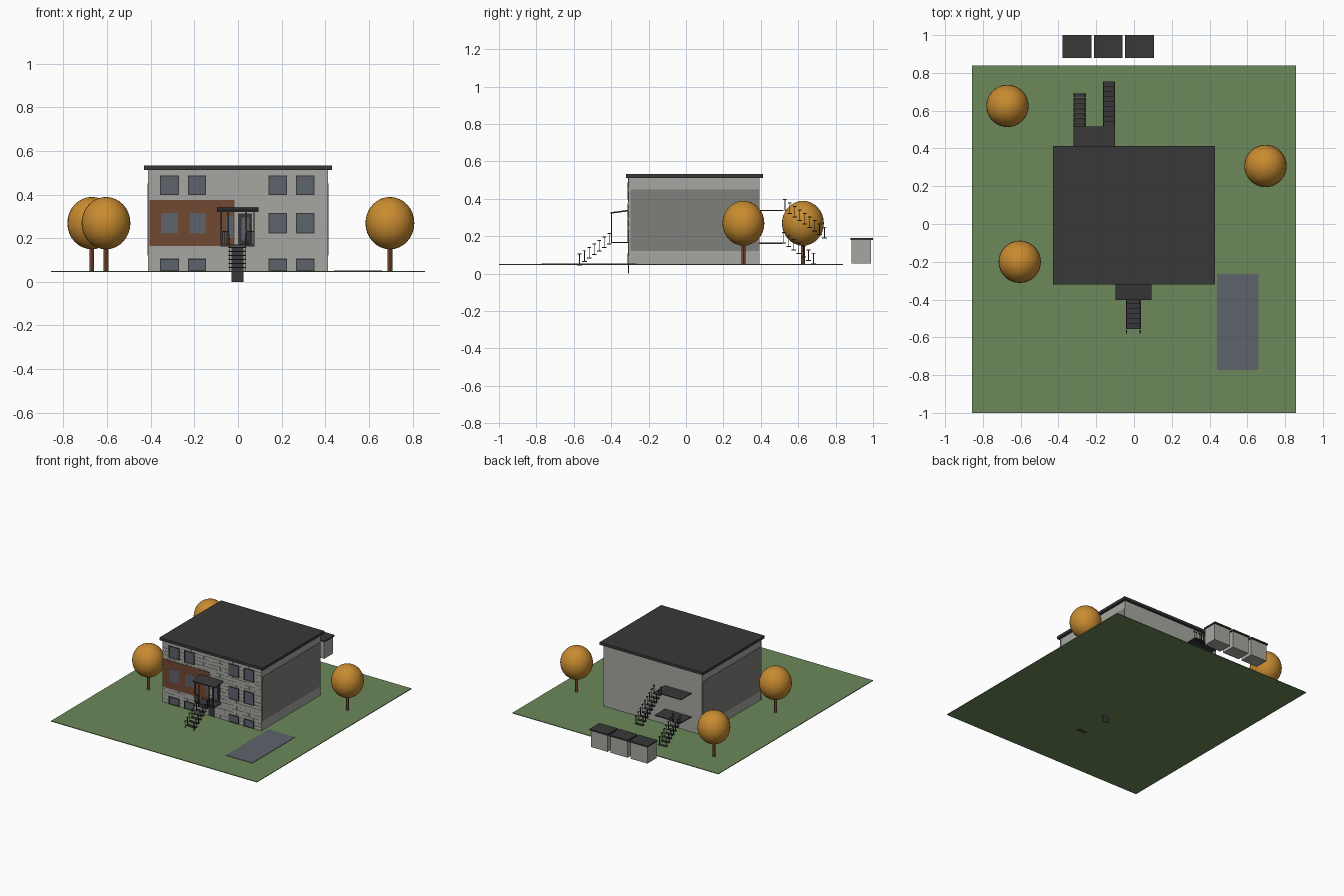
import bpy, bmesh, math, random
from mathutils import Matrix, Vector

if "Cube" in bpy.data.objects:
    bpy.data.objects.remove(bpy.data.objects["Cube"])
random.seed(4)


def mat(name, rgb):
    m = bpy.data.materials.new(name)
    m.diffuse_color = (*rgb, 1)
    m.use_nodes = True
    m.node_tree.nodes["Principled BSDF"].inputs["Base Color"].default_value = m.diffuse_color
    return m


GREY = mat("wall grey", (0.38, 0.38, 0.355))
PANEL = mat("side panel grey", (0.21, 0.21, 0.195))
DARK = mat("dark metal", (0.04, 0.04, 0.04))
BROWN = mat("brown", (0.17, 0.066, 0.032))
GLASS = mat("blue grey", (0.11, 0.125, 0.15))
GREEN = mat("grass green", (0.15, 0.25, 0.105))
ORANGE = mat("autumn orange", (0.58, 0.26, 0.03))


def boxes(name, material, items):
    """One object from a list of boxes (x0, x1, y0, y1, z0, z1)."""
    bm = bmesh.new()
    for x0, x1, y0, y1, z0, z1 in items:
        mid = Vector(((x0 + x1) / 2, (y0 + y1) / 2, (z0 + z1) / 2))
        size = Matrix.Diagonal((x1 - x0, y1 - y0, z1 - z0, 1))
        bmesh.ops.create_cube(bm, size=1, matrix=Matrix.Translation(mid) @ size)
    me = bpy.data.meshes.new(name)
    bm.to_mesh(me)
    bm.free()
    me.materials.append(material)
    ob = bpy.data.objects.new(name, me)
    bpy.context.collection.objects.link(ob)
    return ob


G = 0.05          # ground level
F = -0.305        # front wall plane

# Site
boxes("lawn", GREEN, [(-0.857, 0.857, -1, 0.84, 0.045, G)])
boxes("parking_pad", GLASS, [(0.44, 0.66, -0.773, -0.265, G, G + 0.003)])

# Building shell and flat roof
boxes("walls", GREY, [(-0.41, 0.41, F, 0.393, G, 0.512)])
boxes("roof", DARK, [(-0.43, 0.43, -0.32, 0.412, 0.512, 0.532)])
boxes("side_panels", PANEL, [(s * 0.412 - 0.002, s * 0.412 + 0.002, -0.298, 0.392, 0.12, 0.45)
                             for s in (-1, 1)])

# Staggered masonry facing on the front
bricks, rows, length = [], 18, 0.0689
h = (0.512 - G) / rows
for r in range(rows):
    x = -0.4135 - (length / 2 if r % 2 else 0)
    while x < 0.41:
        a, b = max(x, -0.4135), min(x + length, 0.4135)
        if b - a > 0.01:
            d = random.choice((0.003, 0.0035, 0.0045))
            bricks.append((a, b - 0.001, F - d, F + 0.002, G + r * h, G + (r + 1) * h - 0.001))
        x += length
boxes("front_masonry", GREY, bricks)
boxes("brown_cladding", BROWN, [(-0.405, -0.016, F - 0.0065, F, 0.165, 0.375)])

# Windows: dark frames round blue grey panes
frames, panes = [], []
for level, (z0, z1) in enumerate(((G, 0.106), (0.222, 0.316), (0.397, 0.487))):
    for x0, x1 in ((-0.358, -0.271), (-0.229, -0.146), (0.14, 0.224), (0.266, 0.35)):
        if level == 1 and x0 < 0:
            panes.append((x0 + 0.006, x1 - 0.003, F - 0.0075, F, z0, z1))
            continue
        t = 0.005
        frames += [(x0, x0 + t, F - 0.009, F, z0, z1), (x1 - t, x1, F - 0.009, F, z0, z1),
                   (x0, x1, F - 0.009, F, z1 - t, z1), (x0, x1, F - 0.009, F, z0, z0 + t)]
        panes.append((x0 + t, x1 - t, F - 0.007, F, z0 + t, z1 - t))
panes.append((-0.055, -0.022, F - 0.0075, F, 0.2, 0.3))
boxes("window_frames", DARK, frames)

# Entrance door with a pane, and the low door beneath the porch
boxes("front_door", DARK, [(0.0, 0.065, F - 0.007, F, 0.165, 0.312)])
panes.append((0.016, 0.05, F - 0.0085, F, 0.19, 0.295))
boxes("window_panes", GLASS, panes)
boxes("basement_door", DARK, [(-0.029, 0.025, F - 0.006, F - 0.001, 0.0, 0.16)])

# Porch: deck, sloping canopy, posts and front railing
boxes("porch_deck", DARK, [(-0.08, 0.076, -0.402, F, 0.163, 0.17)])
canopy = boxes("porch_canopy", DARK, [(-0.097, 0.093, -0.403, F, 0.32, 0.328)])
for v in canopy.data.vertices:
    if v.co.y > -0.35:
        v.co.z += 0.013
posts = [(x - 0.003, x + 0.003, -0.402, -0.396, 0.165, 0.323) for x in (-0.077, -0.045, 0.038, 0.073)]
rails = []
for a, b in ((-0.08, -0.043), (0.036, 0.076)):
    rails.append((a, b, -0.402, -0.397, 0.228, 0.234))
    for i in range(1, 4):
        x = a + (b - a) * i / 4
        rails.append((x - 0.0015, x + 0.0015, -0.401, -0.398, 0.17, 0.23))
boxes("porch_posts", DARK, posts)
boxes("porch_railing", DARK, rails)


def stair(name, x0, x1, y, z, n, s):
    """Open stair of n treads descending along s*y, with capped balusters."""
    run, rise = 0.0265, 0.0185
    items = []
    for i in range(n):
        ya, zt = y + s * run * i, z - rise * i
        lo, hi = sorted((ya, ya + s * (run - 0.001)))
        items.append((x0, x1, lo, hi, zt - 0.005, zt))
        m = (lo + hi) / 2
        for x in (x0 + 0.003, x1 - 0.003):
            items.append((x - 0.002, x + 0.002, m - 0.002, m + 0.002, zt, zt + 0.055))
            items.append((x - 0.003, x + 0.003, lo + 0.003, hi - 0.003, zt + 0.052, zt + 0.057))
    boxes(name, DARK, items)


# Front stair and the two-level rear escape
stair("front_stair", -0.043, 0.036, -0.398, 0.16, 7, -1)
for name, z in (("rear_lower_deck", 0.165), ("rear_upper_deck", 0.341)):
    boxes(name, DARK, [(-0.32, -0.1, 0.393, 0.516, z - 0.006, z)])
stair("rear_lower_stair", -0.32, -0.255, 0.51, 0.165, 7, 1)
stair("rear_upper_stair", -0.165, -0.1, 0.516, 0.341, 9, 1)

# Storage bins behind the lawn
for i in range(3):
    x = -0.378 + i * 0.1655
    boxes(f"bin_body_{i+1}", GREY, [(x + 0.006, x + 0.146, 0.884, 0.99, 0.053, 0.18)])
    boxes(f"bin_lid_{i+1}", DARK, [(x, x + 0.152, 0.88, 1.0, 0.18, 0.19)])

# Trees
for i, (x, y) in enumerate(((-0.67, 0.625), (-0.605, -0.2), (0.696, 0.307))):
    for part in ("trunk", "crown"):
        if part == "trunk":
            bpy.ops.mesh.primitive_cylinder_add(vertices=12, radius=0.011, depth=0.13,
                                                location=(x, y, 0.115))
        else:
            bpy.ops.mesh.primitive_uv_sphere_add(segments=32, ring_count=16, radius=0.112,
                                                 location=(x, y, 0.269))
            bpy.context.object.scale.z = 1.07
        ob = bpy.context.object
        ob.name = f"tree_{part}_{i+1}"
        ob.data.materials.append(BROWN if part == "trunk" else ORANGE)
        bpy.ops.object.shade_smooth_by_angle()
